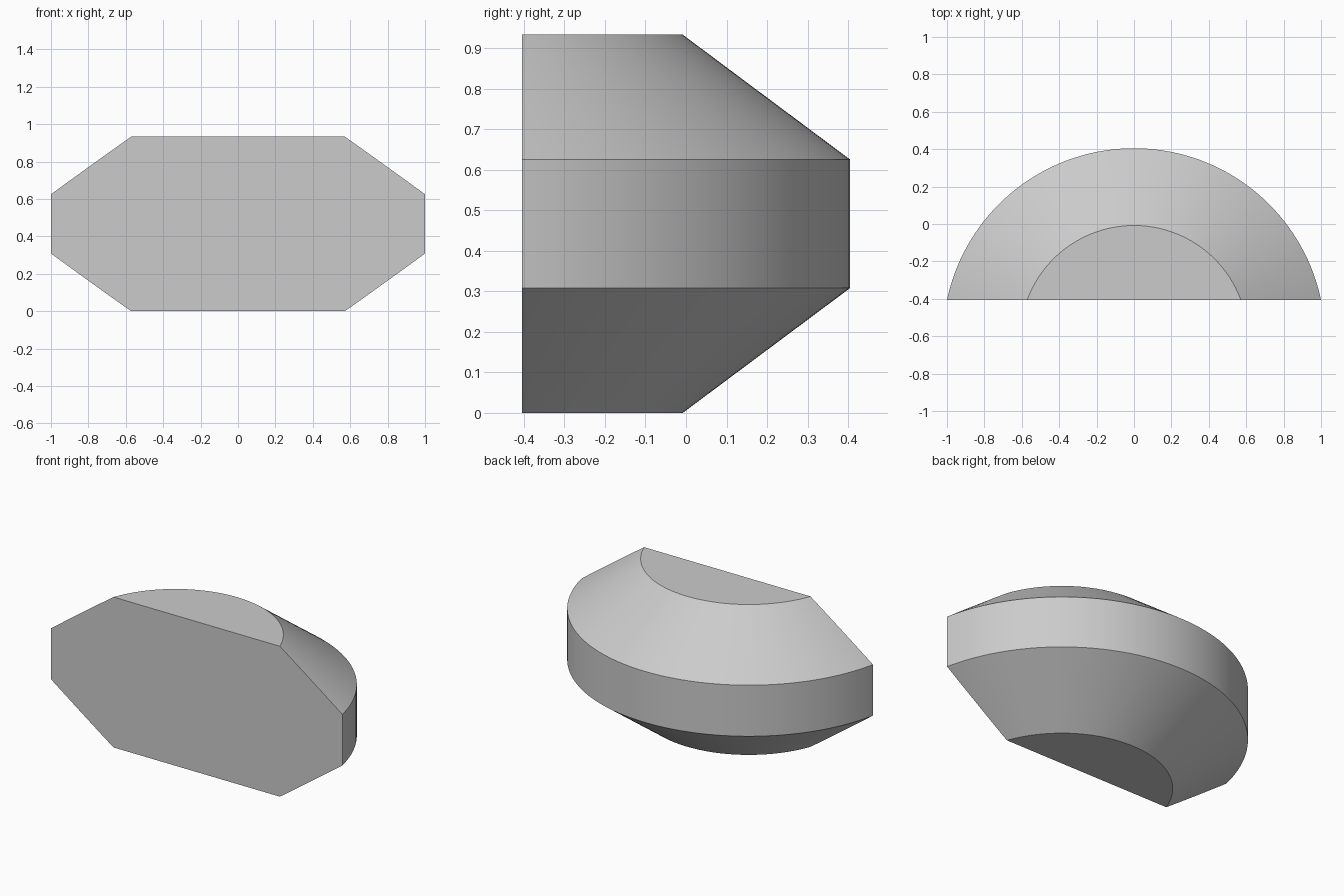
import bpy, bmesh, math
from mathutils import Vector, Matrix

cube = bpy.data.objects.get("Cube")
if cube:
    bpy.data.objects.remove(cube, do_unlink=True)

AXIS_Y = -0.617     # centre line of the turned body
FRONT_Y = -0.405    # flat front plane
PROFILE = [(0, 0), (0.609, 0), (1.022, 0.308), (1.022, 0.625), (0.609, 0.933), (0, 0.933)]

# Plain grey material
grey = bpy.data.materials.new("light_grey")
grey.use_nodes = True
colour = (0.6, 0.6, 0.6, 1)
grey.diffuse_color = colour
grey.node_tree.nodes["Principled BSDF"].inputs["Base Color"].default_value = colour

# Turned body with bevelled rims
bm = bmesh.new()
verts = [bm.verts.new((r, AXIS_Y, z)) for r, z in PROFILE]
edges = [bm.edges.new(pair) for pair in zip(verts, verts[1:])]
bmesh.ops.spin(bm, geom=verts + edges, cent=(0, AXIS_Y, 0), axis=(0, 0, 1),
               angle=math.tau, steps=160)
bmesh.ops.remove_doubles(bm, verts=bm.verts, dist=0.0005)

# Slice off the front and close it with one flat face
cut = bmesh.ops.bisect_plane(bm, geom=bm.verts[:] + bm.edges[:] + bm.faces[:],
                             plane_co=(0, FRONT_Y, 0), plane_no=(0, -1, 0),
                             clear_outer=True)
rim = [e for e in cut["geom_cut"] if isinstance(e, bmesh.types.BMEdge)]
bmesh.ops.contextual_create(bm, geom=rim)

# Merge each flat cap into a single face
bmesh.ops.dissolve_limit(bm, angle_limit=math.radians(0.05),
                         verts=bm.verts[:], edges=bm.edges[:])
bmesh.ops.recalc_face_normals(bm, faces=bm.faces[:])

mesh = bpy.data.meshes.new("half_round_body")
bm.to_mesh(mesh)
bm.free()
mesh.materials.append(grey)
body = bpy.data.objects.new("half_round_body", mesh)
bpy.context.collection.objects.link(body)

# Smooth curved sides, crisp rims
bpy.ops.object.select_all(action='DESELECT')
body.select_set(True)
bpy.context.view_layer.objects.active = body
bpy.ops.object.shade_smooth_by_angle(angle=math.radians(20))
